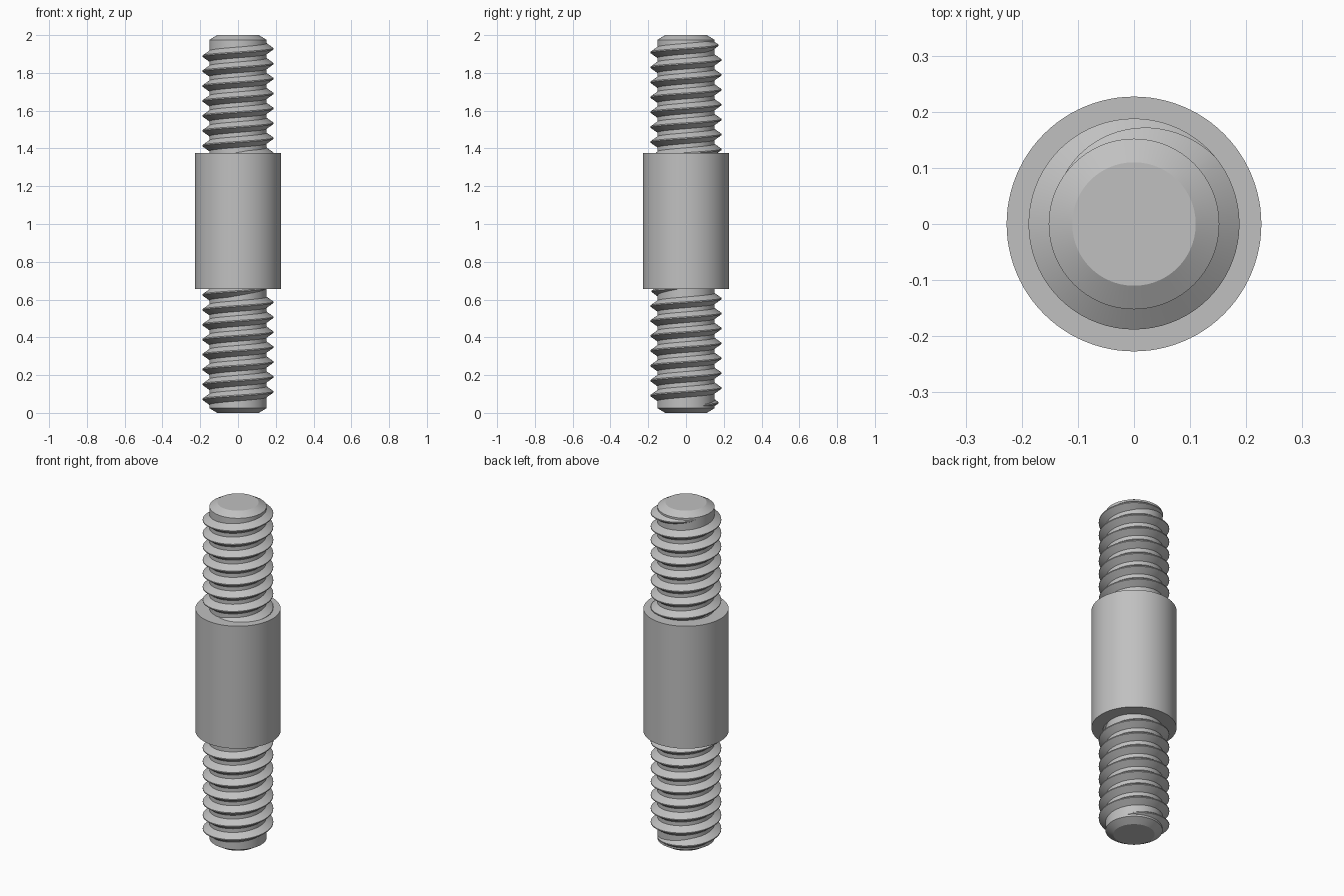
import bpy, bmesh, math

cube = bpy.data.objects.get("Cube")
if cube:
    bpy.data.objects.remove(cube, do_unlink=True)

CORE_R, CREST_R, COLLAR_R = 0.152, 0.188, 0.227
PITCH = 0.079
STEP = 5          # degrees between thread sections
FADE = 110        # degrees over which the thread runs out

steel = bpy.data.materials.new("steel_grey")
steel.use_nodes = True
colour = (0.53, 0.53, 0.53, 1)
steel.diffuse_color = colour
steel.node_tree.nodes["Principled BSDF"].inputs["Base Color"].default_value = colour


def finish(name, bm):
    """Smooth the soft edges, keep the hard ones, and make the object."""
    bmesh.ops.recalc_face_normals(bm, faces=bm.faces[:])
    for f in bm.faces:
        f.smooth = True
    for e in bm.edges:
        e.smooth = e.calc_face_angle(0) < math.radians(20)
    mesh = bpy.data.meshes.new(name)
    bm.to_mesh(mesh)
    bm.free()
    mesh.materials.append(steel)
    obj = bpy.data.objects.new(name, mesh)
    bpy.context.collection.objects.link(obj)
    return obj


def lathe(name, profile, sides=96):
    """Turned solid from (radius, height) points, with flat end caps."""
    bm = bmesh.new()
    rings = []
    for r, z in profile:
        rings.append([bm.verts.new((r * math.cos(a), r * math.sin(a), z))
                      for a in (math.tau * i / sides for i in range(sides))])
    for low, high in zip(rings, rings[1:]):
        for i in range(sides):
            j = (i + 1) % sides
            bm.faces.new((low[i], low[j], high[j], high[i]))
    bm.faces.new(rings[0])
    bm.faces.new(rings[-1])
    return finish(name, bm)


def thread(name, start, end, z_zero):
    """Right-handed V ridge that sinks into the core at both ends."""
    section = [(0.140, -0.037), (CREST_R, -0.003), (CREST_R, 0.003), (0.140, 0.037)]
    bm = bmesh.new()
    rings = []
    for deg in range(start, end + 1, STEP):
        depth = min(1, (deg - start) / FADE, (end - deg) / FADE)
        sink = (1 - depth) * (CREST_R - CORE_R + 0.002)
        a, z0 = math.radians(deg), z_zero + PITCH * deg / 360
        rings.append([bm.verts.new(((r - sink) * math.cos(a),
                                    (r - sink) * math.sin(a), z0 + dz))
                      for r, dz in section])
    for low, high in zip(rings, rings[1:]):
        for i in range(4):
            j = (i + 1) % 4
            bm.faces.new((low[i], low[j], high[j], high[i]))
    bm.faces.new(rings[0])
    bm.faces.new(rings[-1])
    return finish(name, bm)


# Stud body: chamfered rod with a thick collar in the middle
lathe("stud_body", [
    (0.110, 0), (CORE_R, 0.025), (CORE_R, 0.655),
    (COLLAR_R, 0.655), (COLLAR_R, 1.375),
    (CORE_R, 1.375), (CORE_R, 1.975), (0.110, 2)])

# Upper thread, and the same thread turned end over end below the collar
upper = thread("upper_thread", -2700, 150, 1.928)
lower = bpy.data.objects.new("lower_thread", upper.data)
lower.location = (0, 0, 2)
lower.rotation_euler = (0, math.pi, 0)
bpy.context.collection.objects.link(lower)
